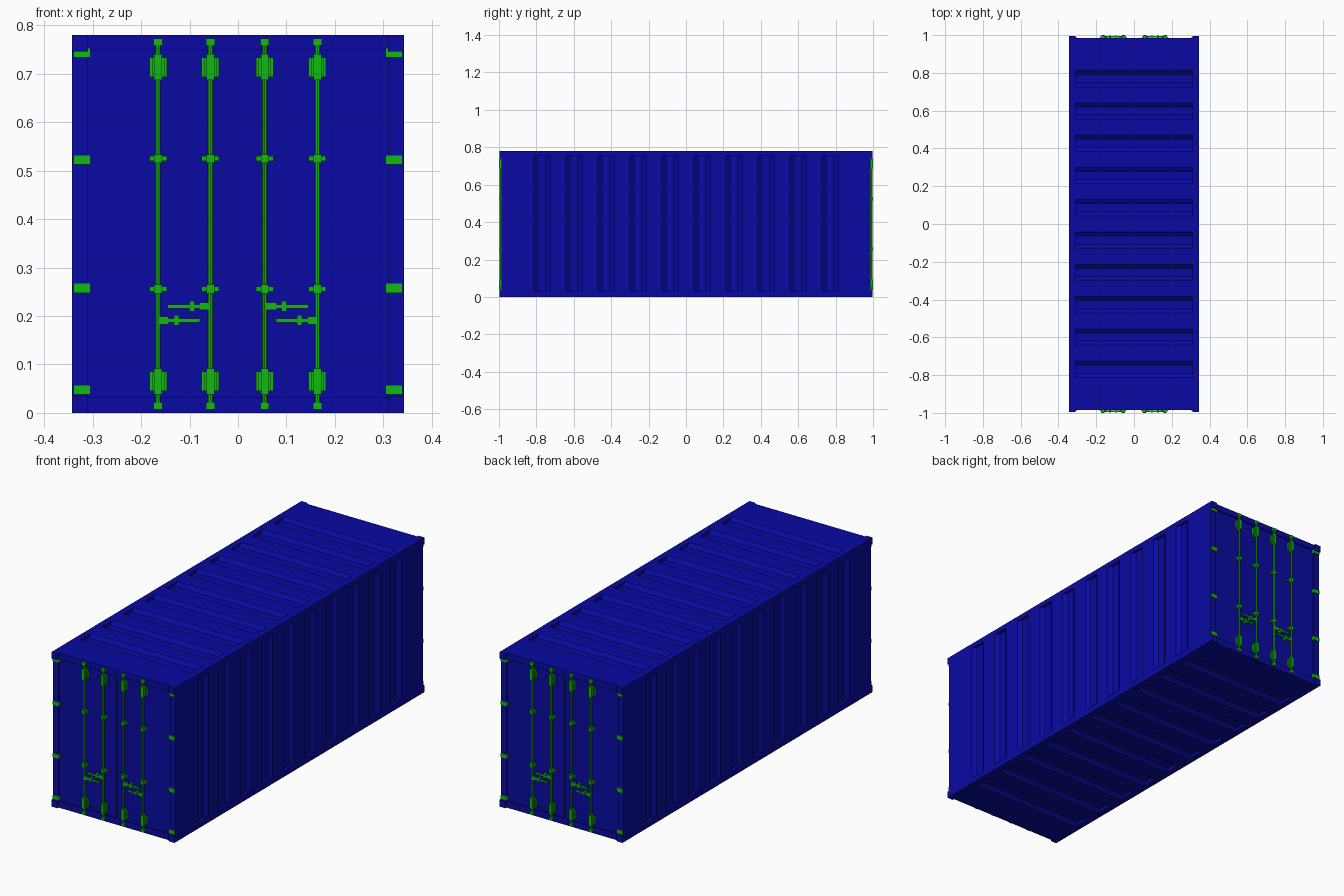
import bpy, bmesh, math
from mathutils import Matrix, Vector

if "Cube" in bpy.data.objects:
    bpy.data.objects.remove(bpy.data.objects["Cube"])

W, L, H = 0.343, 0.986, 0.78      # half width, half length, height
DEPTH = 0.015                     # corrugation depth
DOOR = 0.979                      # door surface distance from centre


def material(name, colour):
    m = bpy.data.materials.new(name)
    m.use_nodes = True
    m.diffuse_color = colour
    m.node_tree.nodes["Principled BSDF"].inputs["Base Color"].default_value = colour
    return m


blue = material("container blue", (0.003, 0.003, 0.36, 1))
green = material("hardware green", (0.006, 0.48, 0.006, 1))


def finish(name, bm, mat):
    bmesh.ops.recalc_face_normals(bm, faces=bm.faces)
    mesh = bpy.data.meshes.new(name)
    bm.to_mesh(mesh)
    bm.free()
    mesh.materials.append(mat)
    ob = bpy.data.objects.new(name, mesh)
    bpy.context.collection.objects.link(ob)
    return ob


def box(bm, x, y, z):
    """Add a box spanning three (low, high) ranges."""
    size = [b - a for a, b in (x, y, z)]
    mid = [(a + b) / 2 for a, b in (x, y, z)]
    bmesh.ops.create_cube(bm, size=1, matrix=Matrix.Translation(mid) @ Matrix.Diagonal((*size, 1)))


def both_ends(bm):
    """Copy the front-end geometry to the back by half a turn."""
    copy = bmesh.ops.duplicate(bm, geom=bm.verts[:] + bm.edges[:] + bm.faces[:])
    verts = [g for g in copy["geom"] if isinstance(g, bmesh.types.BMVert)]
    bmesh.ops.rotate(bm, verts=verts, cent=(0, 0, 0), matrix=Matrix.Rotation(math.pi, 3, 'Z'))


def groove(bm, y, base, out, start, end):
    """Trapezoid prism sunk into the wall at base, running from start to end."""
    rings = []
    for along in (start, end):
        ring = [(-0.043, 0.0), (-0.043, 0.01), (0.043, 0.01), (0.043, 0.0),
                (0.022, -DEPTH), (-0.022, -DEPTH)]
        rings.append([bm.verts.new(base + along + out * d + Vector((0, y + s, 0)))
                      for s, d in ring])
    a, b = rings
    bm.faces.new(a)
    bm.faces.new(b[::-1])
    for i in range(len(a)):
        j = (i + 1) % len(a)
        bm.faces.new((a[i], b[i], b[j], a[j]))


# Body with corrugated roof, sides and floor, and recessed door ends
bm = bmesh.new()
box(bm, (-W, W), (-L, L), (0, H))
body = finish("container_body", bm, blue)

bm = bmesh.new()
X, Z = Vector((1, 0, 0)), Vector((0, 0, 1))
for i in range(10):
    y = (i - 4.5) * 0.171
    for s in (-1, 1):
        groove(bm, y, X * W * s, X * s, Z * 0.03, Z * 0.755)
        groove(bm, y, Z * (H if s > 0 else 0), Z * s, X * -0.31, X * 0.31)
for s in (-1, 1):
    box(bm, (-0.31, 0.31), sorted((s * DOOR, s * 1.1)), (0.032, 0.75))
cutter = finish("groove_cutter", bm, blue)
cutter.hide_render = True
mod = body.modifiers.new("grooves", 'BOOLEAN')
mod.operation, mod.solver, mod.object = 'DIFFERENCE', 'EXACT', cutter
bpy.context.view_layer.objects.active = body
bpy.ops.object.modifier_apply(modifier=mod.name)
bpy.data.objects.remove(cutter)

# Corner castings
bm = bmesh.new()
for x in ((-W, -0.31), (0.31, W)):
    for z in ((0, 0.034), (0.746, H)):
        box(bm, x, (-0.996, -0.96), z)
both_ends(bm)
finish("corner_castings", bm, blue)

# Seal strip between the two door leaves
bm = bmesh.new()
box(bm, (-0.01, 0.01), (-DOOR - 0.003, -DOOR + 0.01), (0.032, 0.75))
both_ends(bm)
finish("door_seal", bm, blue)

# Hinges
bm = bmesh.new()
for z in (0.0475, 0.258, 0.5225, 0.7435):
    for x in ((-0.34, -0.305), (0.305, 0.34)):
        box(bm, x, (-0.991, -0.975), (z - 0.01, z + 0.01))
both_ends(bm)
finish("door_hinges", bm, green)

# Locking rods with end cams
RODS = (-0.165, -0.057, 0.055, 0.164)
bm = bmesh.new()
for x in RODS:
    bmesh.ops.create_cone(bm, cap_ends=True, segments=8, radius1=0.0055, radius2=0.0055, depth=0.76,
                          matrix=Matrix.Translation((x, -0.991, 0.39)))
    for z in (0.014, 0.766):
        box(bm, (x - 0.009, x + 0.009), (-0.998, -0.98), (z - 0.007, z + 0.007))
both_ends(bm)
finish("locking_rods", bm, green)

# Rod guides: tall ones near the ends, short ones between
bm = bmesh.new()
for x in RODS:
    for z, half in ((0.065, 0.02), (0.256, 0.005), (0.525, 0.005), (0.714, 0.02)):
        box(bm, (x - 0.018, x + 0.018), (-0.988, -0.975), (z - half, z + half))
        cap = half + (0.007 if half > 0.01 else 0.004)
        box(bm, (x - 0.008, x + 0.008), (-1.0, -0.975), (z - cap, z + cap))
        if half > 0.01:
            box(bm, (x - 0.013, x + 0.013), (-0.993, -0.975), (z - half, z + half))
both_ends(bm)
finish("rod_guides", bm, green)

# Handles: hub on the rod, lever and catch, mirrored across the seam
bm = bmesh.new()
for s in (-1, 1):
    for z, rod, tip, hub, catch in ((0.22, 0.057, 0.146, 0.08, 0.095),
                                    (0.191, 0.164, 0.078, 0.143, 0.127)):
        def span(a, b):
            return sorted((s * a, s * b))
        box(bm, span(rod, tip), (-0.994, -0.987), (z - 0.004, z + 0.004))
        box(bm, span(rod, hub), (-0.996, -0.985), (z - 0.008, z + 0.008))
        box(bm, span(catch - 0.005, catch + 0.005), (-0.997, -0.975), (z - 0.011, z + 0.011))
both_ends(bm)
finish("door_handles", bm, green)
